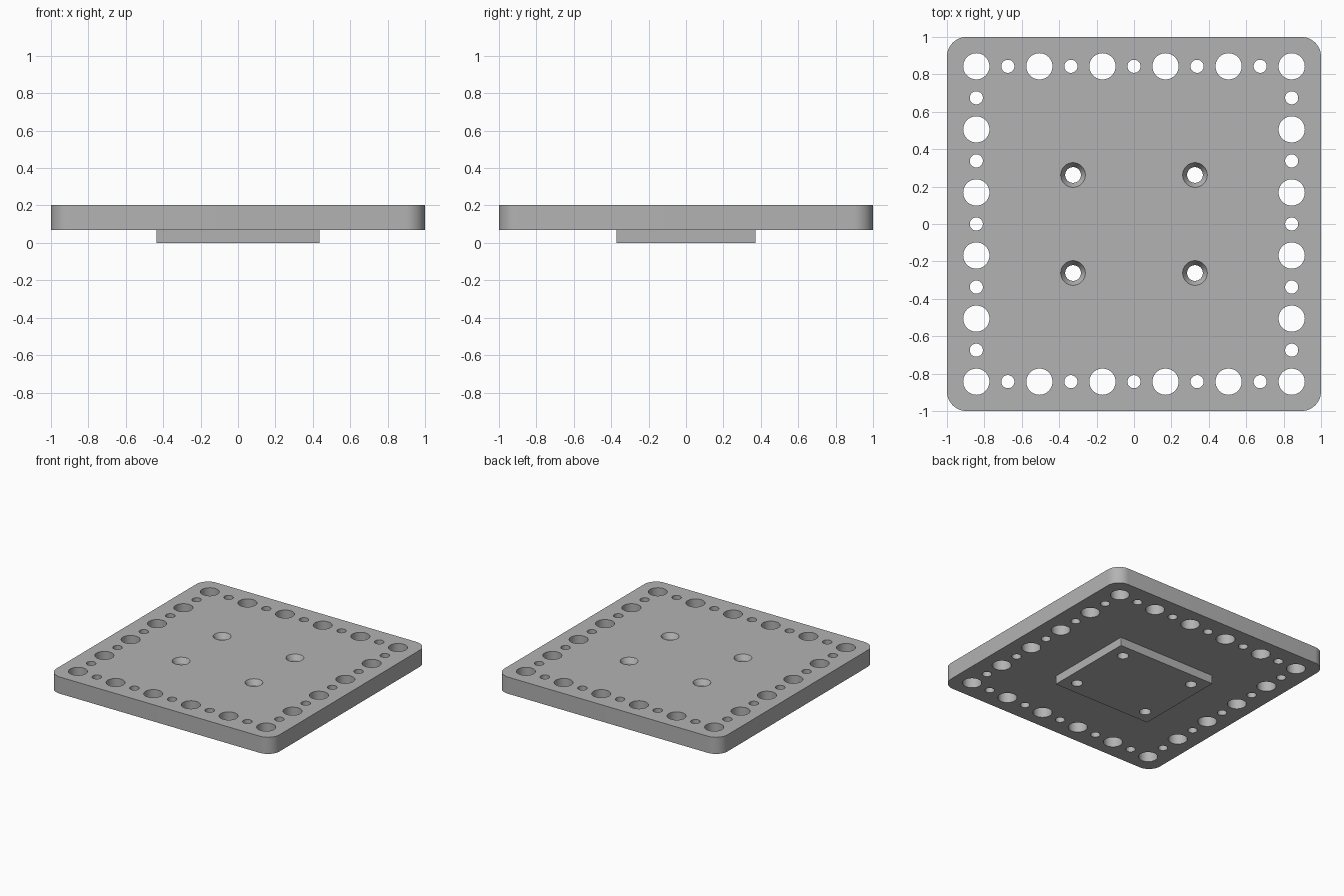
import bpy, bmesh, math
from mathutils import Matrix

cube = bpy.data.objects.get("Cube")
if cube:
    bpy.data.objects.remove(cube, do_unlink=True)

BOTTOM, TOP = 0.068, 0.203   # plate heights
CORNER = 0.105               # plate corner radius
PITCH = 0.1686               # spacing of the rim holes

grey = bpy.data.materials.new("plain grey")
grey.use_nodes = True
colour = (0.45, 0.45, 0.45, 1)
grey.diffuse_color = colour
grey.node_tree.nodes["Principled BSDF"].inputs["Base Color"].default_value = colour


def finish(bm, name):
    bmesh.ops.recalc_face_normals(bm, faces=bm.faces)
    mesh = bpy.data.meshes.new(name)
    bm.to_mesh(mesh)
    bm.free()
    mesh.materials.append(grey)
    obj = bpy.data.objects.new(name, mesh)
    bpy.context.collection.objects.link(obj)
    return obj


def add_box(bm, sx, sy, z0, z1):
    place = Matrix.Translation((0, 0, (z0 + z1) / 2)) @ Matrix.Diagonal((sx, sy, z1 - z0, 1))
    bmesh.ops.create_cube(bm, size=1, matrix=place)


def add_turned(bm, x, y, profile, sides=48):
    """Closed turned solid from (radius, height) pairs."""
    rings = [[bm.verts.new((x + r * math.cos(math.tau * i / sides),
                            y + r * math.sin(math.tau * i / sides), z))
              for i in range(sides)] for r, z in profile]
    for a, b in zip(rings, rings[1:]):
        for i in range(sides):
            j = (i + 1) % sides
            bm.faces.new((a[i], a[j], b[j], b[i]))
    bm.faces.new(rings[0][::-1])
    bm.faces.new(rings[-1])


def combine(obj, other, operation):
    mod = obj.modifiers.new(operation.lower(), 'BOOLEAN')
    mod.operation, mod.object, mod.solver = operation, other, 'EXACT'
    bpy.context.view_layer.objects.active = obj
    bpy.ops.object.modifier_apply(modifier=mod.name)
    bpy.data.objects.remove(other, do_unlink=True)


# Square plate with rounded vertical corners
bm = bmesh.new()
add_box(bm, 2, 2, BOTTOM, TOP)
upright = [e for e in bm.edges if abs(e.verts[0].co.z - e.verts[1].co.z) > 0.01]
bmesh.ops.bevel(bm, geom=upright, offset=CORNER, segments=14, profile=0.5, affect='EDGES')
plate = finish(bm, "mounting_plate")

# Rectangular boss underneath, sunk into the plate
bm = bmesh.new()
add_box(bm, 0.874, 0.744, 0, BOTTOM + 0.03)
combine(plate, finish(bm, "bottom_boss"), 'UNION')

# Rim holes, alternating large and small, and four countersunk holes
bm = bmesh.new()
for i in range(-5, 6):
    for j in range(-5, 6):
        if max(abs(i), abs(j)) == 5:
            r = 0.07 if i % 2 and j % 2 else 0.035
            add_turned(bm, i * PITCH, j * PITCH, [(r, -0.1), (r, 0.3)])
for x in (-0.326, 0.326):
    for y in (-0.262, 0.262):
        add_turned(bm, x, y, [(0.042, -0.1), (0.042, TOP - 0.04),
                              (0.066, TOP), (0.066, 0.3)])
cutter = finish(bm, "hole_cutter")
cutter.hide_render = True
combine(plate, cutter, 'DIFFERENCE')

# Smooth the round walls, keep the rims sharp
bpy.ops.object.select_all(action='DESELECT')
plate.select_set(True)
bpy.context.view_layer.objects.active = plate
bpy.ops.object.shade_smooth_by_angle(angle=math.radians(25))
